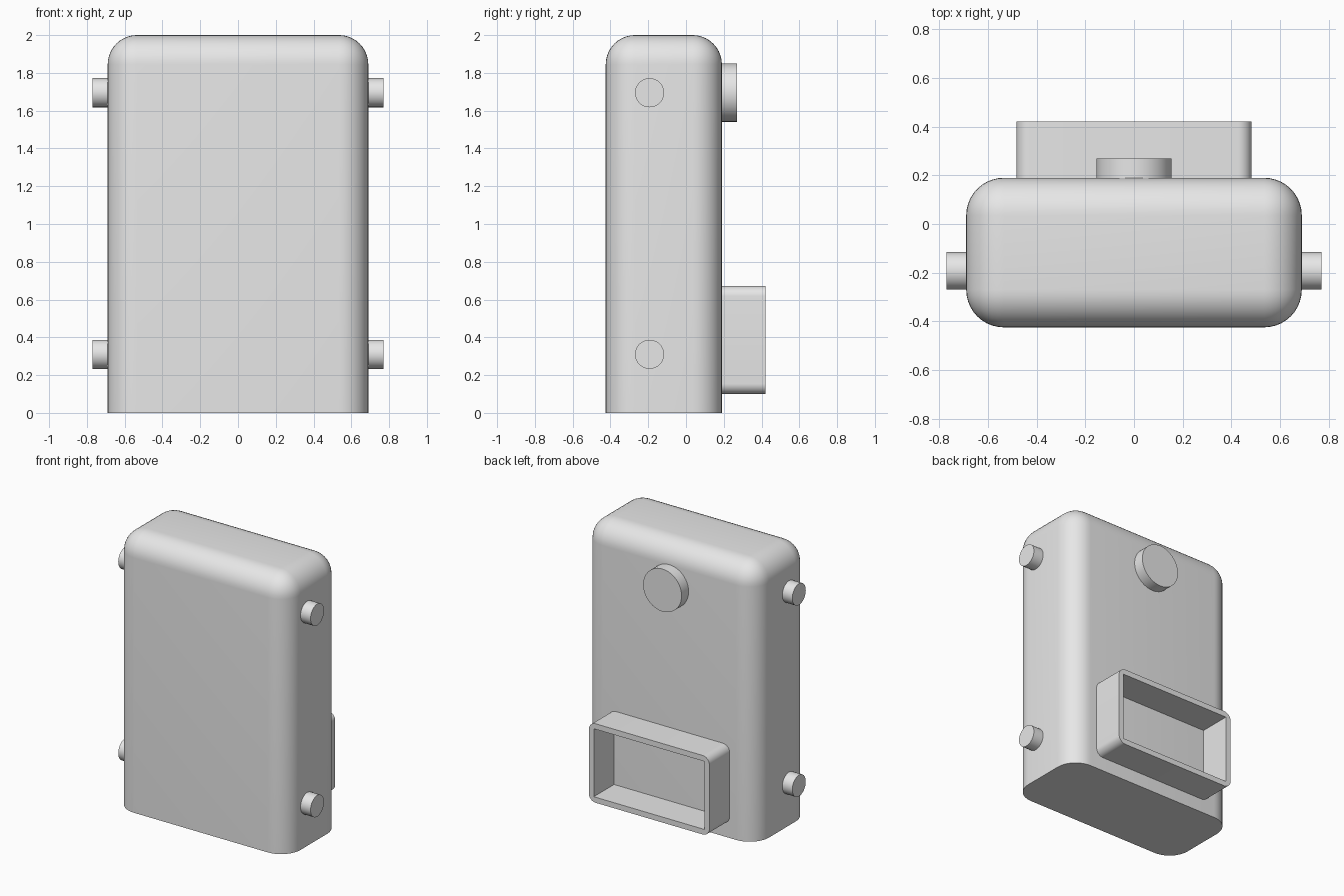
import bpy, bmesh, math
from mathutils import Matrix, Vector

default = bpy.data.objects.get("Cube")
if default:
    bpy.data.objects.remove(default, do_unlink=True)

grey = bpy.data.materials.new("plain grey")
grey.use_nodes = True
grey.diffuse_color = (0.8, 0.8, 0.8, 1)
grey.node_tree.nodes["Principled BSDF"].inputs["Base Color"].default_value = (0.8, 0.8, 0.8, 1)


def finish(name, bm):
    """Turn a bmesh into a smooth shaded object with sharp edges kept."""
    mesh = bpy.data.meshes.new(name)
    bm.to_mesh(mesh)
    bm.free()
    mesh.materials.append(grey)
    obj = bpy.data.objects.new(name, mesh)
    bpy.context.collection.objects.link(obj)
    bpy.ops.object.select_all(action='DESELECT')
    obj.select_set(True)
    bpy.context.view_layer.objects.active = obj
    bpy.ops.object.shade_smooth_by_angle(angle=math.radians(30))
    return obj


def box(name, low, high, radius=0, rounded=None):
    """Box between two corners, rounding the edges picked by a rule."""
    low, high = Vector(low), Vector(high)
    bm = bmesh.new()
    bmesh.ops.create_cube(bm, size=1, matrix=Matrix.Translation((low + high) / 2)
                          @ Matrix.Diagonal((*(high - low), 1)))
    if rounded:
        edges = [e for e in bm.edges if rounded(e)]
        bmesh.ops.bevel(bm, geom=edges, offset=radius, offset_type='OFFSET',
                        segments=10, profile=0.5, affect='EDGES', clamp_overlap=True)
    return finish(name, bm)


def disc(name, radius, depth, centre, turn):
    bm = bmesh.new()
    bmesh.ops.create_cone(bm, cap_ends=True, segments=48, radius1=radius, radius2=radius,
                          depth=depth, matrix=Matrix.Translation(centre) @ turn)
    return finish(name, bm)


# Main case: all edges rounded except around the flat base
box("case", (-0.69, -0.425, 0), (0.69, 0.19, 2), 0.155,
    lambda e: max(v.co.z for v in e.verts) > 1)

# Side pegs
along_x = Matrix.Rotation(math.pi / 2, 4, 'Y')
along_y = Matrix.Rotation(math.pi / 2, 4, 'X')
for side, sign in (("left", 1), ("right", -1)):
    for level, z in (("upper", 1.695), ("lower", 0.31)):
        disc(f"{level}_{side}_peg", 0.077, 0.1, (sign * 0.72, -0.193, z), along_x)

# Round knob on the back
disc("back_knob", 0.154, 0.1, (0, 0.22, 1.695), along_y)

# Open rectangular collar on the back, rounded outside and square inside
collar = box("back_collar", (-0.483, 0.18, 0.1), (0.483, 0.422, 0.672), 0.055,
             lambda e: abs(e.verts[0].co.y - e.verts[1].co.y) > 0.1)
cutter = box("collar_cutter", (-0.443, 0.1, 0.14), (0.443, 0.5, 0.632))
cutter.hide_render = True
cut = collar.modifiers.new("opening", 'BOOLEAN')
cut.operation = 'DIFFERENCE'
cut.solver = 'EXACT'
cut.object = cutter
bpy.ops.object.select_all(action='DESELECT')
collar.select_set(True)
bpy.context.view_layer.objects.active = collar
bpy.ops.object.modifier_apply(modifier=cut.name)
bpy.data.objects.remove(cutter, do_unlink=True)
bpy.ops.object.shade_smooth_by_angle(angle=math.radians(30))
